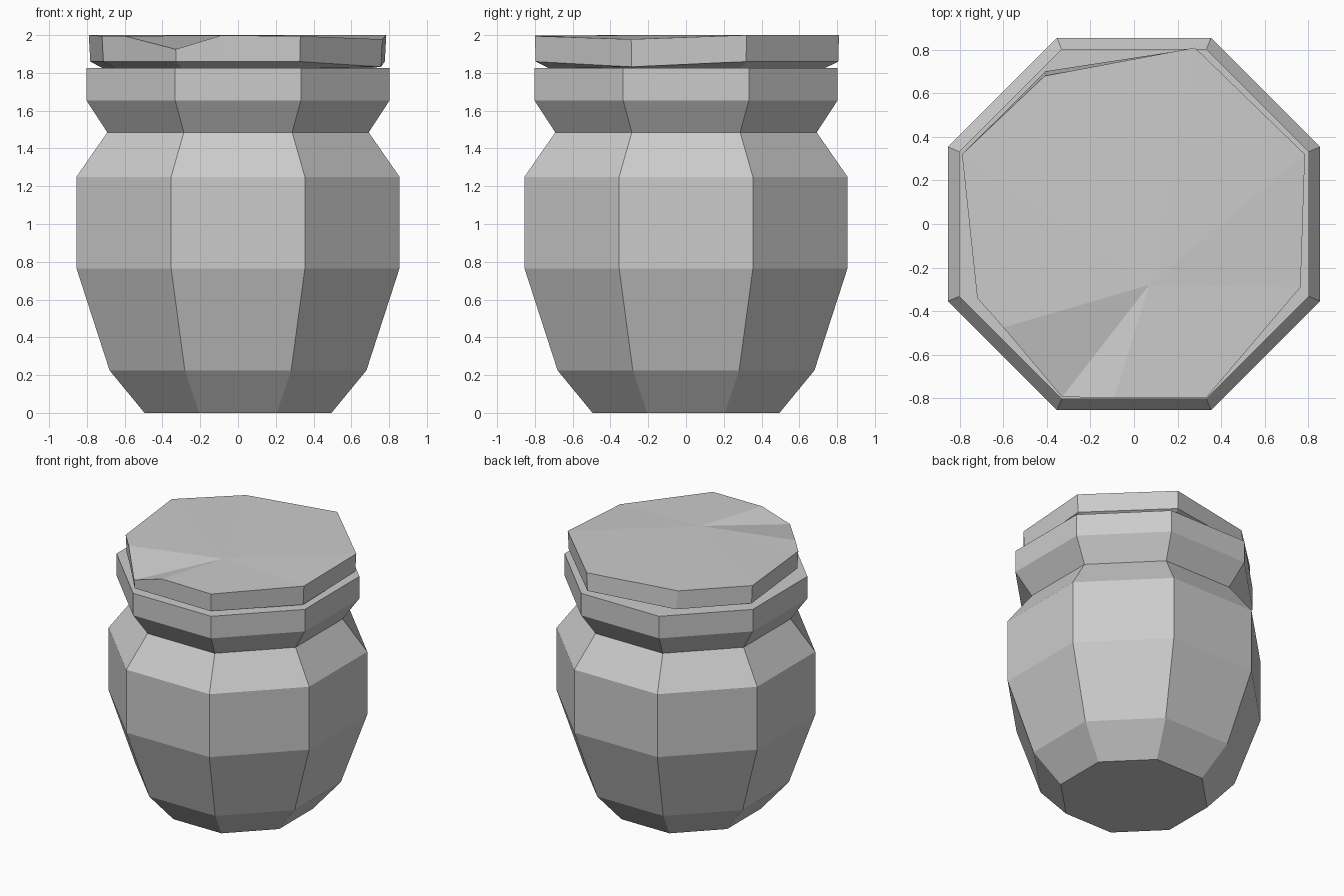
import bpy, bmesh, math
from mathutils import Vector

cube = bpy.data.objects.get("Cube")
if cube:
    bpy.data.objects.remove(cube)

grey = bpy.data.materials.new("plain_grey")
grey.use_nodes = True
colour = (0.6, 0.6, 0.6, 1)
grey.diffuse_color = colour
grey.node_tree.nodes["Principled BSDF"].inputs["Base Color"].default_value = colour


def loft(name, rings, peak=None):
    """Join rings of points from bottom to top; close with a cap or a fan."""
    bm = bmesh.new()
    loops = [[bm.verts.new(p) for p in ring] for ring in rings]
    n = len(loops[0])
    for low, high in zip(loops, loops[1:]):
        for i in range(n):
            j = (i + 1) % n
            bm.faces.new((low[i], low[j], high[j], high[i]))
    bm.faces.new(loops[0][::-1])
    if peak:
        tip = bm.verts.new(peak)
        for i in range(n):
            bm.faces.new((loops[-1][i], loops[-1][(i + 1) % n], tip))
    else:
        bm.faces.new(loops[-1])
    bmesh.ops.recalc_face_normals(bm, faces=bm.faces)
    mesh = bpy.data.meshes.new(name)
    bm.to_mesh(mesh)
    bm.free()
    mesh.materials.append(grey)
    obj = bpy.data.objects.new(name, mesh)
    bpy.context.collection.objects.link(obj)
    return obj


def octagon(apothem, z):
    r = apothem / math.cos(math.pi / 8)
    return [(r * math.cos(a), r * math.sin(a), z)
            for a in (math.pi / 8 + k * math.pi / 4 for k in range(8))]


# Pot body: half width and height at each ring
profile = [(0.495, 0), (0.68, 0.225), (0.855, 0.765), (0.855, 1.25),
           (0.692, 1.485), (0.803, 1.655), (0.803, 1.825)]
loft("pot_body", [octagon(a, z) for a, z in profile])

# Uneven lid with a chipped front corner
top = [Vector(p) for p in [
    (0.785, 0.32, 2.0), (0.28, 0.81, 2.0), (-0.41, 0.68, 1.995), (-0.79, 0.32, 2.0),
    (-0.72, -0.34, 1.995), (-0.6, -0.475, 1.995), (-0.33, -0.795, 1.925),
    (-0.09, -0.797, 1.998), (0.33, -0.8, 1.995), (0.765, -0.29, 1.978)]]
edge = [Vector((p.x * 0.99, p.y * 0.995, 1.86)) for p in top]
edge[2].y += 0.025
edge[-1].z = 1.832
base = [Vector((p.x * 0.91, p.y * 0.91, 1.826)) for p in top]
loft("lid", [base, edge, top], peak=(0.07, -0.28, 2.0))
